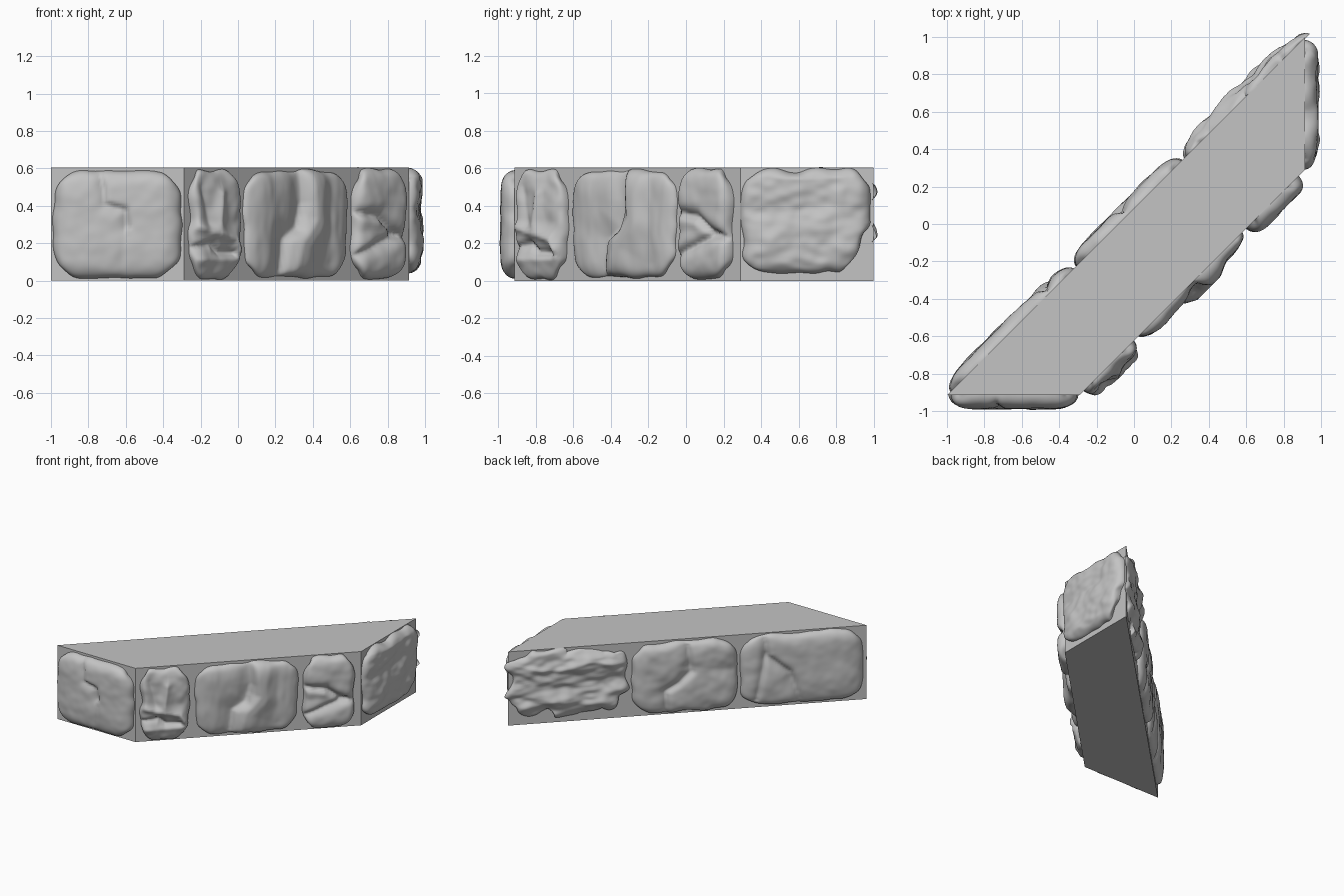
import bpy, bmesh, math
from mathutils import Vector, noise

if "Cube" in bpy.data.objects:
    bpy.data.objects.remove(bpy.data.objects["Cube"], do_unlink=True)

HEIGHT = 0.605
stone_grey = bpy.data.materials.new("stone grey")
stone_grey.use_nodes = True
GREY = (0.55, 0.55, 0.55, 1)
stone_grey.diffuse_color = GREY
stone_grey.node_tree.nodes["Principled BSDF"].inputs["Base Color"].default_value = GREY


def finish(bm, name, smooth):
    mesh = bpy.data.meshes.new(name)
    bm.to_mesh(mesh)
    bm.free()
    mesh.materials.append(stone_grey)
    obj = bpy.data.objects.new(name, mesh)
    bpy.context.collection.objects.link(obj)
    for p in mesh.polygons:
        p.use_smooth = smooth
    return obj


# Mortar core: a slanted four-sided block
corners = [Vector(c) for c in ((-1, -0.915, 0), (-0.29, -0.915, 0),
                               (0.915, 0.29, 0), (0.915, 1, 0))]
bm = bmesh.new()
base = bm.faces.new([bm.verts.new(c) for c in corners])
ext = bmesh.ops.extrude_face_region(bm, geom=[base])
bmesh.ops.translate(bm, vec=(0, 0, HEIGHT),
                    verts=[g for g in ext["geom"] if isinstance(g, bmesh.types.BMVert)])
bmesh.ops.recalc_face_normals(bm, faces=bm.faces)
finish(bm, "mortar_core", False)


def line_distance(p, path):
    """Signed distance to a polyline; positive on its left."""
    best = None
    for a, b in zip(path, path[1:]):
        a, b = Vector(a), Vector(b)
        ab = b - a
        t = max(0, min(1, (p - a).dot(ab) / ab.length_squared))
        off = p - (a + ab * t)
        side = 1 if ab.x * off.y - ab.y * off.x > 0 else -1
        if best is None or off.length < abs(best):
            best = side * off.length
    return best


def stone(name, wall, s, z, depth, marks=(), rough=0.006, wobble=0.012,
          stretch=(1, 1), cut=0.0):
    """Rounded stone on a wall side. Marks: (path, height, left width, right width)."""
    start, end = corners[wall], corners[(wall + 1) % 4]
    along = (end - start).normalized()
    out = Vector((along.y, -along.x, 0))
    mid_s, half_s = (s[0] + s[1]) / 2, (s[1] - s[0]) / 2
    mid_z, half_z = (z[0] + z[1]) / 2, (z[1] - z[0]) / 2
    seed = Vector((len(name) * 3.7, mid_s * 9, wall * 5.3))
    bm = bmesh.new()
    bmesh.ops.create_grid(bm, x_segments=72, y_segments=60, size=1)
    for v in bm.verts:
        u, w = (math.sin(c * math.pi / 2) for c in v.co.xy)
        # Rounded, slightly uneven outline
        ps = mid_s + u * (half_s - 0.055 * w ** 8)
        pz = mid_z + w * (half_z - 0.055 * u ** 8)
        rim = max(abs(u), abs(w)) ** 4
        q = Vector((ps * 8, pz * 8, 0)) + seed
        ps += rim * wobble * noise.noise(q)
        pz += rim * wobble * noise.noise(q + Vector((40, 0, 0)))
        ps -= cut * max(0, u) ** 2 * max(0, -w) 
        pz += cut * max(0, u) ** 4 * max(0, -w)
        # Domed face with creases, ridges and chiselled roughness
        edge = math.sqrt(max(0, (1 - abs(u) ** 7) * (1 - abs(w) ** 7)))
        p = Vector((ps, pz))
        h = depth
        for path, height, left, right in marks:
            d = line_distance(p, path)
            h += height * math.exp(-(abs(d) / (left if d > 0 else right)) ** 1.4)
        q = Vector((ps * 7 * stretch[0], pz * 7 * stretch[1], 0)) + seed
        h += rough * (noise.noise(q) + 0.5 * noise.noise(q * 2.3))
        h = min(0.085, max(0.012, h)) * edge - 0.006 * (1 - edge)
        v.co = start + along * ps + out * h + Vector((0, 0, pz))
    finish(bm, name, True)


# Front end: one broad stone with a stepped crack
stone("front_end_stone", 0, (0.015, 0.695), (0.015, 0.59), 0.075,
      [([(0.26, 0.61), (0.28, 0.5), (0.29, 0.41), (0.4, 0.38), (0.41, 0.29)], -0.024, 0.012, 0.035),
       ([(0.4, 0.3), (0.38, 0.02)], -0.01, 0.04, 0.04)], wobble=0.015)

# Long right side: narrow, wide and split stones
stone("knotted_stone", 1, (0.03, 0.405), (0.015, 0.595), 0.05,
      [([(0.23, 0.46), (0.21, 0.3)], 0.025, 0.035, 0.03),
       ([(0.05, 0.29), (0.2, 0.25), (0.33, 0.22), (0.36, 0.17)], 0.032, 0.035, 0.025),
       ([(0.03, 0.18), (0.17, 0.2), (0.22, 0.155), (0.33, 0.15)], -0.035, 0.015, 0.025),
       ([(0.1, 0.5), (0.15, 0.3)], -0.018, 0.04, 0.04),
       ([(0.06, 0.11), (0.36, 0.12)], 0.02, 0.03, 0.04)], 0.012, 0.035)
stone("folded_stone", 1, (0.45, 1.225), (0.015, 0.59), 0.048,
      [([(0.86, 0.61), (0.87, 0.42), (0.83, 0.28), (0.73, 0.22), (0.7, 0)], -0.04, 0.018, 0.09),
       ([(0.93, 0.58), (0.95, 0.32), (0.84, 0.2), (0.8, 0.05)], 0.045, 0.12, 0.05),
       ([(0.6, 0.55), (0.63, 0.1)], 0.012, 0.08, 0.08),
       ([(1.06, 0.58), (1.07, 0.1)], -0.012, 0.05, 0.05)], 0.008, 0.02, (1.4, 0.6))
stone("split_stone", 1, (1.265, 1.65), (0.012, 0.597), 0.07,
      [([(1.25, 0.37), (1.43, 0.34), (1.55, 0.25), (1.67, 0.22)], -0.045, 0.03, 0.02),
       ([(1.25, 0.13), (1.4, 0.19), (1.55, 0.25)], -0.04, 0.02, 0.035),
       ([(1.28, 0.26), (1.45, 0.27)], -0.012, 0.05, 0.05)], 0.008, 0.014)

# Far right end: one rough stone with a trimmed lower corner
stone("right_end_stone", 2, (0.015, 0.7), (0.03, 0.597), 0.068,
      [([(0.06, 0.56), (0.35, 0.54), (0.6, 0.56)], 0.014, 0.04, 0.03),
       ([(0.1, 0.36), (0.55, 0.4)], -0.01, 0.05, 0.05)], 0.018, 0.03, (0.9, 1.3), 0.07)

# Long left side: ragged, curved-crack and broad stones
stone("ragged_stone", 3, (0.015, 0.9), (0.08, 0.585), 0.046,
      [([(0.03, 0.5), (0.35, 0.44), (0.6, 0.5), (0.88, 0.46)], 0.024, 0.03, 0.05),
       ([(0.05, 0.34), (0.4, 0.3), (0.85, 0.36)], -0.018, 0.04, 0.05),
       ([(0.3, 0.2), (0.6, 0.14)], 0.018, 0.06, 0.04)], 0.026, 0.075, (0.8, 1.5))
stone("curved_crack_stone", 3, (0.935, 1.735), (0.02, 0.59), 0.064,
      [([(1.35, 0.56), (1.38, 0.35), (1.28, 0.26), (1.18, 0.2), (1.2, 0)], -0.034, 0.02, 0.045),
       ([(1.36, 0.4), (1.68, 0.34)], -0.012, 0.06, 0.06)], 0.009, 0.018)
stone("broad_left_stone", 3, (1.755, 2.68), (0.02, 0.592), 0.06,
      [([(1.93, 0.6), (1.955, 0.43), (2.12, 0.29), (2.21, 0.03)], -0.034, 0.02, 0.06),
       ([(1.94, 0.44), (1.87, 0.08)], -0.02, 0.018, 0.03)], 0.007, 0.015)
